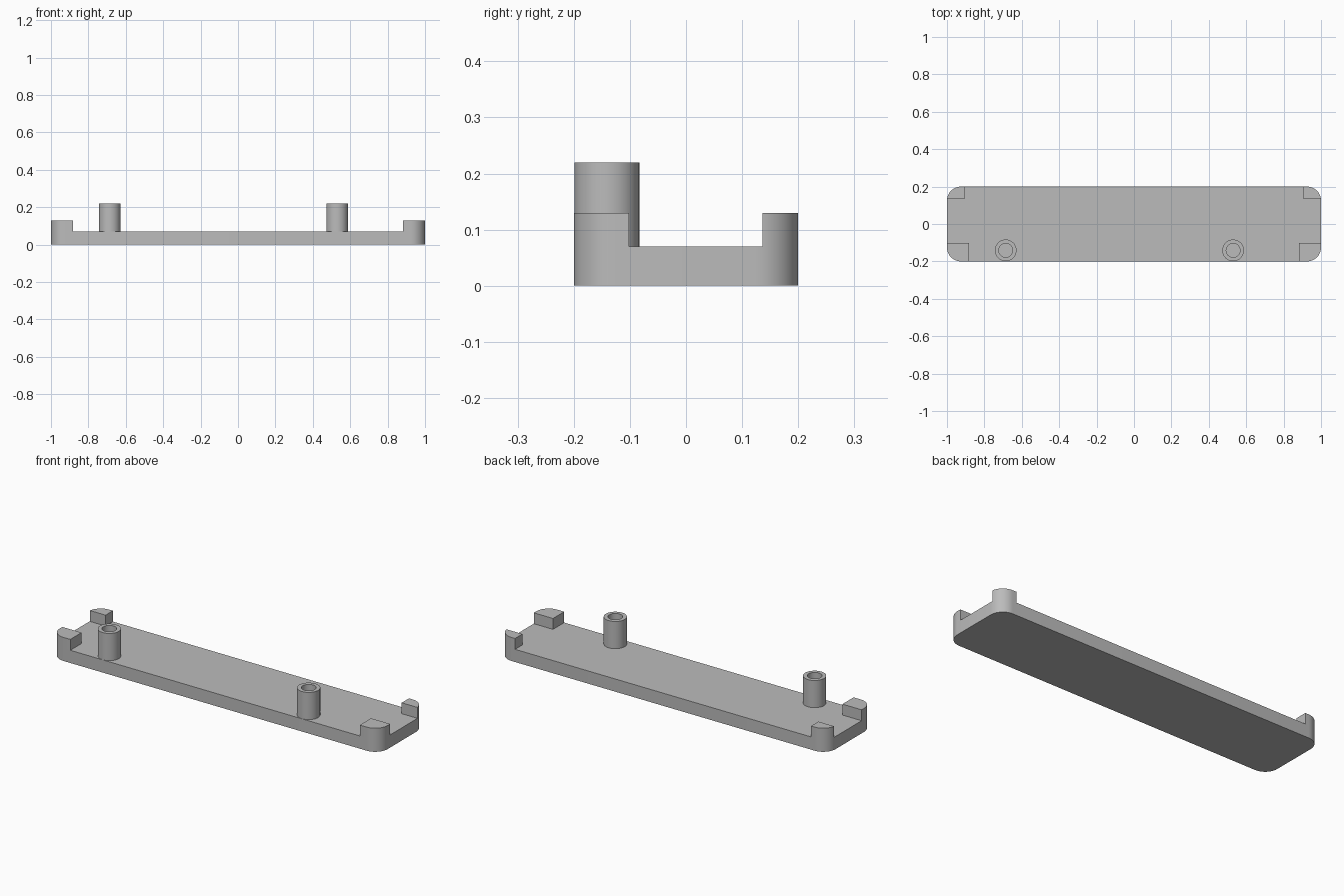
import bpy
import bmesh
from math import cos, sin, pi, radians
from mathutils import Vector

cube = bpy.data.objects.get("Cube")
if cube:
    bpy.data.objects.remove(cube, do_unlink=True)

HALF_X, HALF_Y, RADIUS = 1.0, 0.2, 0.075
PLATE_TOP, BLOCK_TOP, POST_TOP = 0.07, 0.13, 0.22

grey = bpy.data.materials.new("plain grey")
grey.use_nodes = True
colour = (0.5, 0.5, 0.5, 1)
grey.diffuse_color = colour
grey.node_tree.nodes["Principled BSDF"].inputs["Base Color"].default_value = colour


def finish(bm, name):
    bmesh.ops.recalc_face_normals(bm, faces=bm.faces)
    mesh = bpy.data.meshes.new(name)
    bm.to_mesh(mesh)
    bm.free()
    mesh.materials.append(grey)
    obj = bpy.data.objects.new(name, mesh)
    bpy.context.collection.objects.link(obj)
    bpy.ops.object.select_all(action="DESELECT")
    obj.select_set(True)
    bpy.context.view_layer.objects.active = obj
    bpy.ops.object.shade_smooth_by_angle(angle=radians(30))
    return obj


def rounded_slab(z0, z1, steps=10):
    """Rounded rectangle of the full outline, extruded from z0 to z1."""
    bm = bmesh.new()
    verts = []
    for quarter, (sx, sy) in enumerate([(1, 1), (-1, 1), (-1, -1), (1, -1)]):
        for i in range(steps + 1):
            a = (quarter + i / steps) * pi / 2
            verts.append(bm.verts.new((sx * (HALF_X - RADIUS) + RADIUS * cos(a),
                                       sy * (HALF_Y - RADIUS) + RADIUS * sin(a), z0)))
    face = bm.faces.new(verts)
    top = bmesh.ops.extrude_face_region(bm, geom=[face])["geom"]
    bmesh.ops.translate(bm, vec=(0, 0, z1 - z0),
                        verts=[g for g in top if isinstance(g, bmesh.types.BMVert)])
    return bm


def corner_block(name, sx, sy, inner_x, inner_y):
    """Keep only the corner of the outline beyond the two inner walls."""
    bm = rounded_slab(PLATE_TOP, BLOCK_TOP)
    for point, normal in ((Vector((sx * inner_x, 0, 0)), Vector((-sx, 0, 0))),
                          (Vector((0, sy * inner_y, 0)), Vector((0, -sy, 0)))):
        cut = bmesh.ops.bisect_plane(bm, geom=bm.verts[:] + bm.edges[:] + bm.faces[:],
                                     plane_co=point, plane_no=normal, clear_outer=True)
        edges = [g for g in cut["geom_cut"] if isinstance(g, bmesh.types.BMEdge)]
        bmesh.ops.holes_fill(bm, edges=edges, sides=0)
    finish(bm, name)


def post(name, x, y, outer=0.058, inner=0.037):
    """Hollow round post, turned from its wall section."""
    bm = bmesh.new()
    section = [(outer, PLATE_TOP), (outer, POST_TOP), (inner, POST_TOP), (inner, PLATE_TOP)]
    verts = [bm.verts.new((x + r, y, z)) for r, z in section]
    edges = [bm.edges.new(pair) for pair in zip(verts, verts[1:])]
    bmesh.ops.spin(bm, geom=verts + edges, cent=(x, y, 0), axis=(0, 0, 1),
                   angle=2 * pi, steps=40, use_merge=True)
    bmesh.ops.remove_doubles(bm, verts=bm.verts, dist=0.0001)
    finish(bm, name)


# Base plate
finish(rounded_slab(0, PLATE_TOP), "base_plate")

# Raised corner blocks, larger at the front
for side, sx in (("left", 1), ("right", -1)):
    corner_block("front_" + side + "_corner", sx, -1, 0.883, 0.102)
    corner_block("back_" + side + "_corner", sx, 1, 0.903, 0.136)

# Hollow posts along the front edge
post("left_post", 0.53, -0.141)
post("right_post", -0.686, -0.141)
